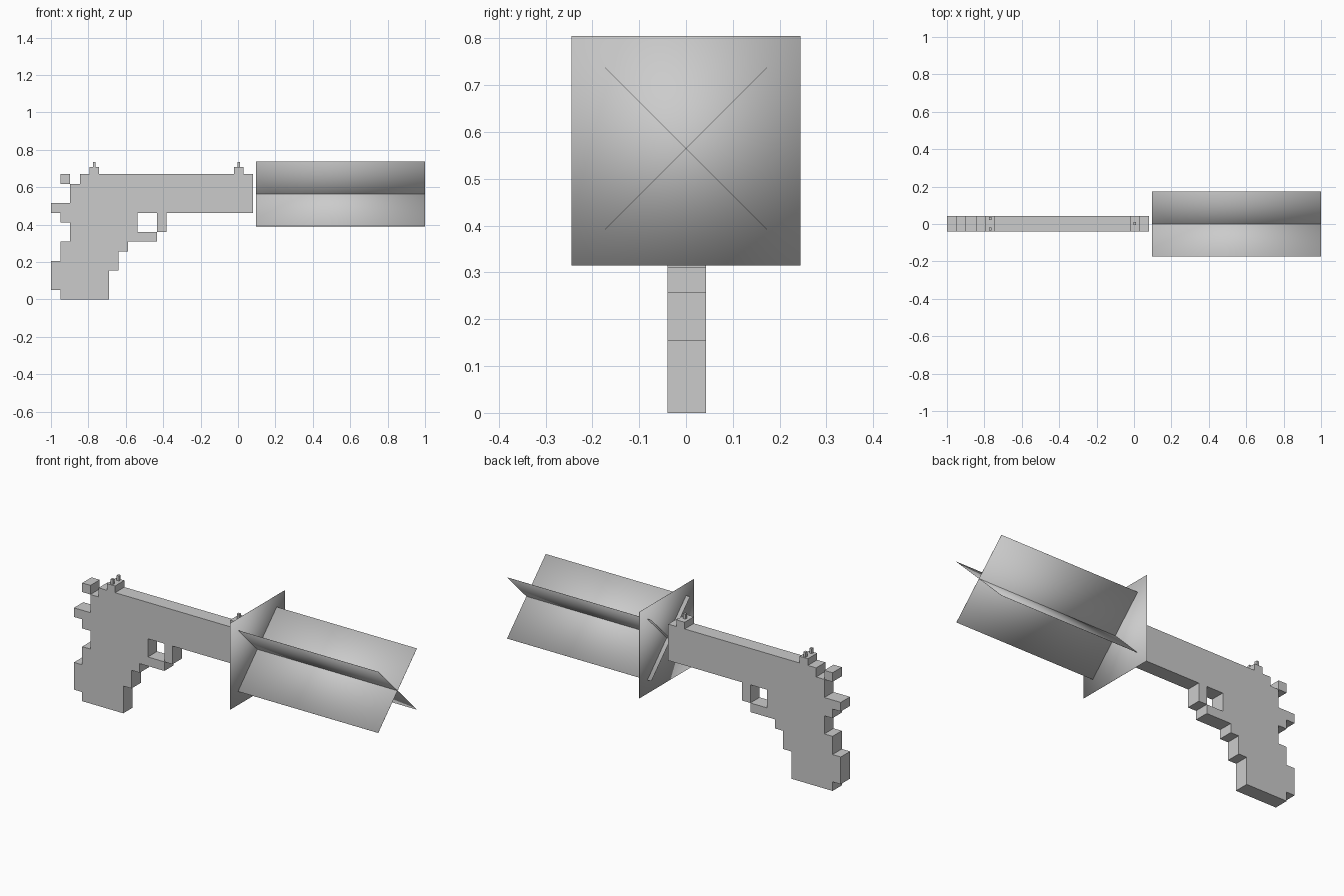
import bpy, bmesh
from math import radians
from mathutils import Matrix, Vector

if "Cube" in bpy.data.objects:
    bpy.data.objects.remove(bpy.data.objects["Cube"], do_unlink=True)

CELL = 0.0515          # size of one step of the stepped silhouette
MID_Y = 0.0015
HALF_Y = 0.0415
TOP = 13 * CELL

grey = bpy.data.materials.new("plain grey")
grey.use_nodes = True
COLOUR = (0.6, 0.6, 0.6, 1)
grey.diffuse_color = COLOUR
grey.node_tree.nodes["Principled BSDF"].inputs["Base Color"].default_value = COLOUR


def add_object(name, bm, smooth=False):
    bmesh.ops.recalc_face_normals(bm, faces=bm.faces)
    for f in bm.faces:
        f.smooth = smooth
    mesh = bpy.data.meshes.new(name)
    bm.to_mesh(mesh)
    bm.free()
    mesh.materials.append(grey)
    obj = bpy.data.objects.new(name, mesh)
    bpy.context.collection.objects.link(obj)
    return obj


def box(name, centre, size, tilt=0, smooth=False):
    bm = bmesh.new()
    bmesh.ops.create_cube(bm, size=1)
    place = (Matrix.Translation(Vector(centre)) @ Matrix.Rotation(radians(tilt), 4, "X")
             @ Matrix.Diagonal((*size, 1)))
    bmesh.ops.transform(bm, matrix=place, verts=bm.verts)
    return add_object(name, bm, smooth)


def cell_x(i):
    return -1 + i * CELL


# Stepped body: grip, trigger guard and barrel in one outline, in cells
outline = [
    (1, 0), (6, 0), (6, 3), (7, 3), (7, 5), (8, 5), (8, 6), (11, 6),
    (11, 7), (9, 7), (9, 9), (11, 9), (11, 7),            # trigger opening
    (12, 7), (12, 9), (21, 9), (21, 13), (3, 13),         # barrel
    (3, 12), (2, 12), (2, 10), (0, 10), (0, 9), (1, 9), (1, 8), (2, 8),
    (2, 6), (1, 6), (1, 4), (0, 4), (0, 1), (1, 1),       # back of grip
]
bm = bmesh.new()
face = bm.faces.new([bm.verts.new((cell_x(i), MID_Y - HALF_Y, j * CELL)) for i, j in outline])
extruded = bmesh.ops.extrude_face_region(bm, geom=[face], use_keep_orig=True)
moved = [v for v in extruded["geom"] if isinstance(v, bmesh.types.BMVert)]
bmesh.ops.translate(bm, vec=(0, 2 * HALF_Y, 0), verts=moved)
add_object("body", bm)

# Hammer block touching the body at one edge
box("hammer", (cell_x(1.5), MID_Y, 12.5 * CELL), (CELL, 2 * HALF_Y, CELL))

# Sights: a base block with small beads, one in front and two behind
for name, column, beads in (("front_sight", 19.5, [0]), ("rear_sight", 4.5, [-0.027, 0.027])):
    x = cell_x(column)
    box(name + "_base", (x, MID_Y, TOP + 0.019), (CELL, 2 * HALF_Y, 0.038))
    for n, offset in enumerate(beads):
        box(f"{name}_bead_{n + 1}", (x, MID_Y + offset, TOP + 0.052), (0.014, 0.016, 0.028))

# Muzzle flash: an upright sheet and two crossed sheets
SHEET = 0.49
THIN = 0.001
FLASH_Z = 0.565
box("flash_disc_sheet", (0.121, 0, 0.56), (THIN, SHEET, SHEET), smooth=True)
for side, tilt in (("left", 45), ("right", -45)):
    box(f"flash_{side}_sheet", (0.548, 0, FLASH_Z), (0.904, SHEET, THIN), tilt, smooth=True)
